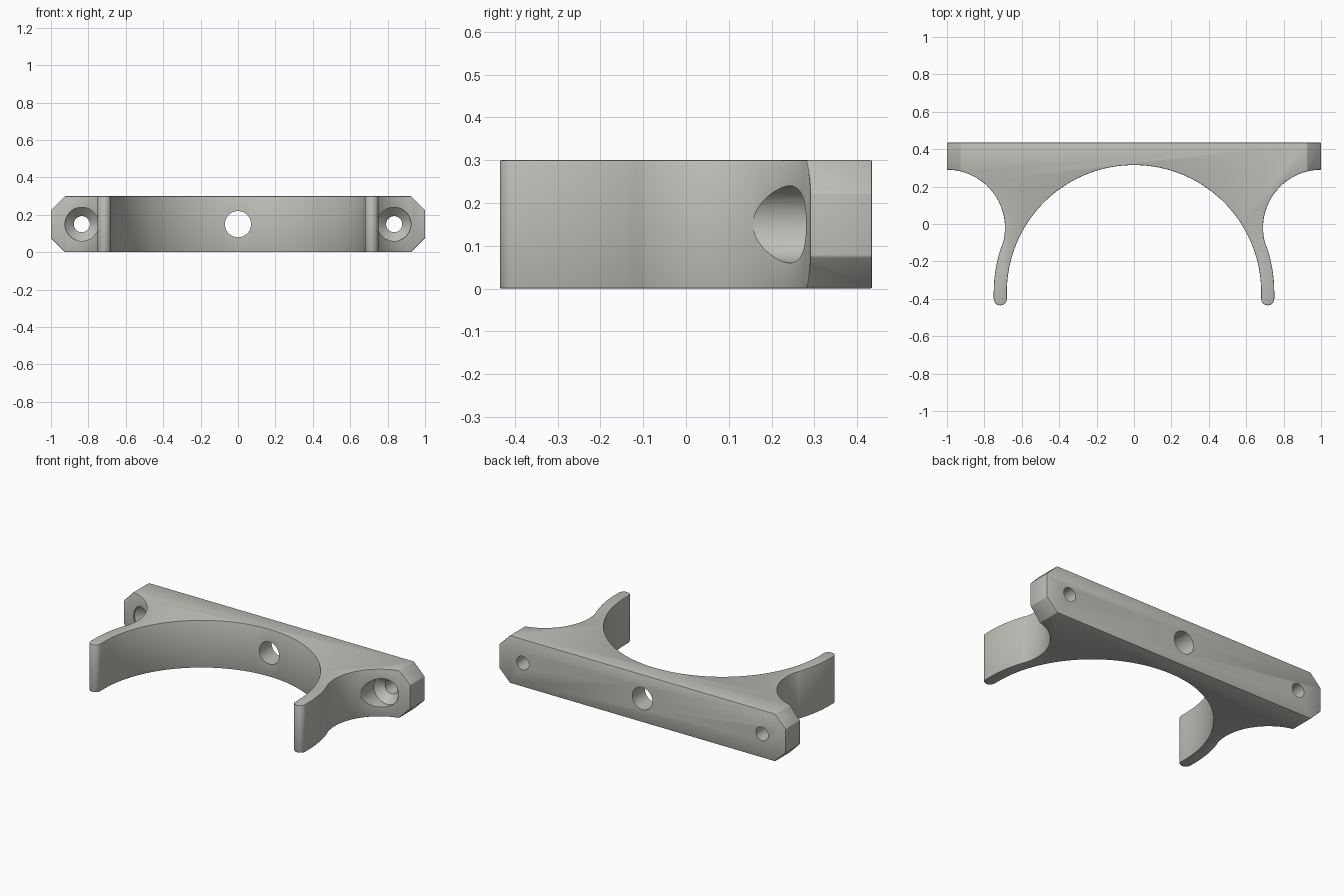
import bpy, bmesh, math
from mathutils import Vector

if "Cube" in bpy.data.objects:
    bpy.data.objects.remove(bpy.data.objects["Cube"])

H = 0.30          # bracket height
BACK = 0.435      # flat mounting face
CY, R_IN, R_OUT = -0.365, 0.68, 0.75   # cradle arc
FY, R_F = -0.02, 0.31                  # concave side sweep, centred on x = 1


def arc(cx, cy, r, a0, a1, n):
    return [(cx + r * math.cos(math.radians(a0 + (a1 - a0) * i / n)),
             cy + r * math.sin(math.radians(a0 + (a1 - a0) * i / n))) for i in range(n + 1)]


def make_object(name, bm):
    bmesh.ops.recalc_face_normals(bm, faces=bm.faces)
    mesh = bpy.data.meshes.new(name)
    bm.to_mesh(mesh)
    bm.free()
    obj = bpy.data.objects.new(name, mesh)
    bpy.context.collection.objects.link(obj)
    return obj


def extrude_outline(name, points, offset):
    bm = bmesh.new()
    face = bm.faces.new([bm.verts.new(p) for p in points])
    ext = bmesh.ops.extrude_face_region(bm, geom=[face])
    moved = [v for v in ext["geom"] if isinstance(v, bmesh.types.BMVert)]
    bmesh.ops.translate(bm, verts=moved, vec=Vector(offset))
    return make_object(name, bm)


def turned_cutter(name, x, profile, n=48):
    # solid of revolution around the y direction
    bm = bmesh.new()
    rings = [[bm.verts.new((x + r * math.cos(2 * math.pi * i / n), y,
                            H / 2 + r * math.sin(2 * math.pi * i / n)))
              for i in range(n)] for r, y in profile]
    for a, b in zip(rings, rings[1:]):
        for i in range(n):
            j = (i + 1) % n
            bm.faces.new((a[i], a[j], b[j], b[i]))
    bm.faces.new(rings[0])
    bm.faces.new(rings[-1])
    return make_object(name, bm)


def boolean(obj, cutter, operation):
    mod = obj.modifiers.new("cut", "BOOLEAN")
    mod.operation = operation
    mod.solver = "EXACT"
    mod.object = cutter
    bpy.ops.object.modifier_apply(modifier=mod.name)
    bpy.data.objects.remove(cutter, do_unlink=True)


# Right half of the outline: cradle, rounded arm tip, arm, side sweep, mounting face
tangent = math.degrees(math.atan2(FY - CY, 1.0))
tip_r = (R_OUT - R_IN) / 2
half = arc(0, CY, R_IN, 90, 0, 48)
half += arc(R_IN + tip_r, -0.435 + tip_r, tip_r, 180, 360, 12)
half += arc(0, CY, R_OUT, 0, tangent, 12)
half += arc(1, FY, R_F, 180 + tangent, 90, 36)[1:]
half += [(1, BACK)]
outline = half + [(-x, y) for x, y in reversed(half[1:])]
bracket = extrude_outline("bracket", [(x, y, 0) for x, y in outline], (0, 0, H))
bpy.context.view_layer.objects.active = bracket
bracket.select_set(True)

# Chamfered ends
c, e = 0.075, 0.05
corners = [(1 - c - e, -e), (1 + e, c + e), (1 + e, H - c - e), (1 - c - e, H + e)]
corners = [(1 - c - e, -e), (1, c), (1, H - c), (1 - c - e, H + e)]
# sloped edges keep 45 degrees beyond the top and bottom faces
corners[0] = (1 - c - e, -e)
corners[3] = (1 - c - e, H + e)
corners[1:3] = [(1 + e, c + e), (1 + e, H - c - e)]
ends = corners + [(-x, z) for x, z in reversed(corners)]
boolean(bracket, extrude_outline("end_trim", [(x, -1, z) for x, z in ends], (0, 2, 0)), "INTERSECT")

# Softened edges
bevel = bracket.modifiers.new("soft_edges", "BEVEL")
bevel.width = 0.004
bevel.segments = 2
bevel.limit_method = "ANGLE"
bevel.angle_limit = math.radians(40)
bevel.use_clamp_overlap = False
bpy.ops.object.modifier_apply(modifier=bevel.name)

# Centre hole and two countersunk screw holes
boolean(bracket, turned_cutter("centre_hole", 0, [(0.07, 0.1), (0.07, 0.6)]), "DIFFERENCE")
for side in (-1, 1):
    screw = turned_cutter("screw_hole", side * 0.835,
                          [(0.09, 0.0), (0.09, 0.29), (0.043, 0.337), (0.043, 0.6)])
    boolean(bracket, screw, "DIFFERENCE")

# Grey finish
grey = bpy.data.materials.new("warm grey")
grey.diffuse_color = (0.52, 0.52, 0.485, 1)
grey.use_nodes = True
grey.node_tree.nodes["Principled BSDF"].inputs["Base Color"].default_value = grey.diffuse_color
bracket.data.materials.clear()
bracket.data.materials.append(grey)
for poly in bracket.data.polygons:
    poly.material_index = 0
bpy.ops.object.shade_smooth_by_angle(angle=math.radians(30))
